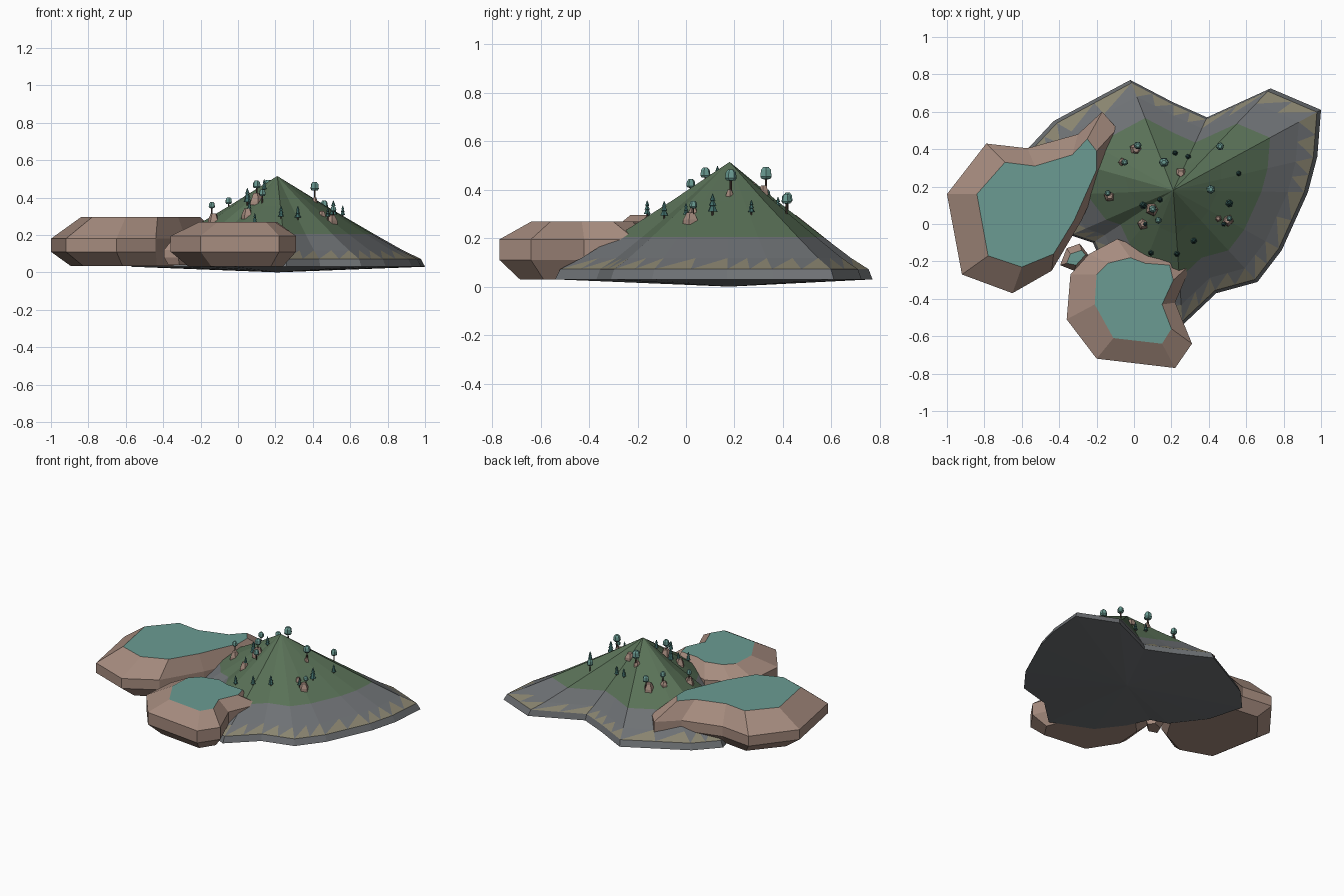
import bpy, bmesh, math, random
from mathutils import Vector
from mathutils.bvhtree import BVHTree

if "Cube" in bpy.data.objects:
    bpy.data.objects.remove(bpy.data.objects["Cube"])

random.seed(4)


def mat(name, r, g, b):
    m = bpy.data.materials.new(name)
    m.diffuse_color = (r, g, b, 1)
    m.use_nodes = True
    m.node_tree.nodes["Principled BSDF"].inputs["Base Color"].default_value = m.diffuse_color
    return m


GRASS = mat("grass", 0.10, 0.165, 0.095)
ROCK = mat("rock", 0.155, 0.165, 0.175)
SAND = mat("sand", 0.25, 0.23, 0.16)
CLIFF = mat("cliff", 0.38, 0.26, 0.21)
TEAL = mat("teal", 0.145, 0.33, 0.29)
PINE = mat("pine", 0.05, 0.15, 0.14)
BARK = mat("bark", 0.08, 0.05, 0.04)


def finish(bm, name, mats):
    bmesh.ops.recalc_face_normals(bm, faces=bm.faces)
    me = bpy.data.meshes.new(name)
    bm.to_mesh(me)
    bm.free()
    for m in mats:
        me.materials.append(m)
    ob = bpy.data.objects.new(name, me)
    bpy.context.collection.objects.link(ob)
    return ob


def ring(bm, pts, z):
    return [bm.verts.new((x, y, z)) for x, y in pts]


def bridge(bm, a, b, idx=0):
    n = len(a)
    for i in range(n):
        j = (i + 1) % n
        bm.faces.new((a[i], a[j], b[j], b[i])).material_index = idx


def lerp(p, q, t):
    return (p[0] + (q[0] - p[0]) * t, p[1] + (q[1] - p[1]) * t)


# Mountain: shrinking copies of the shoreline rise to the peak
PEAK = (0.21, 0.18)
shore = [(1.0, 0.61), (0.73, 0.725), (0.39, 0.57), (0.21, 0.65), (-0.02, 0.77),
         (-0.43, 0.55), (-0.57, 0.40), (-0.5, 0.15), (-0.34, -0.06), (-0.22, -0.1),
         (-0.15, -0.25), (-0.02, -0.42), (0.26, -0.54), (0.44, -0.37),
         (0.66, -0.31), (0.79, -0.14), (0.93, 0.17), (0.98, 0.36)]
rim = []
for p, q in zip(shore, shore[1:] + shore[:1]):
    rim += [p, lerp(p, q, 0.5)]
n = len(rim)
bm = bmesh.new()
levels = [(1, 0.03), (0.972, 0.072), (0.85, 0.118), (0.655, 0.205), (0.33, 0.355)]
rings = [ring(bm, [lerp(PEAK, p, f) for p in rim], z) for f, z in levels]
bridge(bm, rings[0], rings[1])
# sand triangles form a zigzag beach
for i in range(n):
    j = (i + 1) % n
    bm.faces.new((rings[1][i], rings[1][j], rings[2][j])).material_index = 1
    bm.faces.new((rings[1][i], rings[2][j], rings[2][i])).material_index = 0
bridge(bm, rings[2], rings[3], 0)
bridge(bm, rings[3], rings[4], 2)
top = bm.verts.new((*PEAK, 0.515))
low = bm.verts.new((*PEAK, 0.0))
for i in range(n):
    j = (i + 1) % n
    bm.faces.new((rings[4][i], rings[4][j], top)).material_index = 2
    bm.faces.new((rings[0][i], low, rings[0][j])).material_index = 0
ground = BVHTree.FromBMesh(bm)
finish(bm, "mountain", [ROCK, SAND, GRASS])


# Plateaus: bevelled cliff slabs with a teal top
def plateau(name, inner, outer, zs):
    bm = bmesh.new()
    foot = [lerp(p, q, 0.35) for p, q in zip(inner, outer)]
    rs = [ring(bm, p, z) for p, z in zip((foot, outer, outer, inner), zs)]
    for a, b in zip(rs, rs[1:]):
        bridge(bm, a, b)
    bm.faces.new(rs[0][::-1])
    bm.faces.new(rs[-1]).material_index = 1
    finish(bm, name, [CLIFF, TEAL])


plateau("left_plateau",
        [(-0.84, 0.16), (-0.69, 0.33), (-0.53, 0.31), (-0.33, 0.37), (-0.25, 0.455),
         (-0.2, 0.39), (-0.2, 0.29), (-0.32, 0.02), (-0.43, -0.16), (-0.6, -0.23), (-0.78, -0.17)],
        [(-1.0, 0.16), (-0.79, 0.43), (-0.57, 0.405), (-0.3, 0.48), (-0.17, 0.6),
         (-0.09, 0.51), (-0.13, 0.35), (-0.28, 0.02), (-0.44, -0.25), (-0.65, -0.37), (-0.92, -0.27)],
        (0.035, 0.11, 0.18, 0.295))
plateau("front_plateau",
        [(-0.21, -0.43), (-0.2, -0.27), (-0.14, -0.21), (-0.02, -0.18), (0.06, -0.21),
         (0.19, -0.22), (0.21, -0.3), (0.15, -0.43), (0.2, -0.56), (0.15, -0.64), (-0.11, -0.61)],
        [(-0.36, -0.51), (-0.34, -0.27), (-0.24, -0.16), (-0.09, -0.08), (0.02, -0.12),
         (0.2, -0.17), (0.31, -0.21), (0.22, -0.42), (0.31, -0.64), (0.22, -0.77), (-0.2, -0.72)],
        (0.03, 0.11, 0.195, 0.268))
plateau("small_plateau",
        [(-0.36, -0.21), (-0.34, -0.16), (-0.28, -0.14), (-0.26, -0.165), (-0.31, -0.22)],
        [(-0.395, -0.22), (-0.36, -0.13), (-0.29, -0.105), (-0.24, -0.17), (-0.32, -0.25)],
        (0.04, 0.08, 0.12, 0.165))


def height(x, y):
    return ground.ray_cast(Vector((x, y, 2)), Vector((0, 0, -1)))[0].z


# Lathe of few sides: profile rows are (radius, height, material index)
def turned(name, x, y, z, rows, mats, sides=6):
    bm = bmesh.new()
    a0 = random.random() * 6
    prev = None
    for r, h, m in rows:
        cur = ring(bm, [(x + r * math.cos(a0 + k * math.tau / sides),
                         y + r * math.sin(a0 + k * math.tau / sides)) for k in range(sides)], z + h)
        if prev:
            bridge(bm, prev, cur, m)
        else:
            bm.faces.new(cur[::-1])
        prev = cur
    bm.faces.new(prev).material_index = rows[-1][2]
    finish(name=name, bm=bm, mats=mats)


def boulder(x, y, r, h):
    turned("boulder", x, y, height(x, y) - 0.02,
           [(r, 0, 0), (r * 0.95, 0.02, 0), (r * 0.5, h + 0.02, 0)], [CLIFF], 5)


def broad_tree(x, y, s=1.0, lift=0.0):
    rows = [(.006, -.02, 0), (.005, .05, 0), (.020, .052, 1), (.027, .062, 1),
            (.023, .090, 1), (.012, .102, 1)]
    turned("broad_tree", x, y, height(x, y) + lift,
           [(r * s, h * s, m) for r, h, m in rows], [BARK, TEAL])


def conifer(x, y, s=1.0, lift=0.0):
    rows = [(.004, -.02, 0), (.004, .012, 0), (.019, .013, 1), (.009, .034, 1), (.015, .035, 1),
            (.006, .053, 1), (.011, .054, 1), (.001, .08, 1)]
    turned("conifer", x, y, height(x, y) + lift,
           [(r * s, h * s, m) for r, h, m in rows], [BARK, PINE])


# Boulders scattered on the slope
for x, y, r, h in [(0.01, 0.40, .035, .035), (-0.06, 0.33, .025, .02), (0.16, 0.32, .022, .02),
                   (0.25, 0.27, .034, .025), (-0.13, 0.15, .033, .035), (0.10, 0.08, .04, .045),
                   (0.05, 0.0, .033, .035), (0.50, 0.02, .034, .03), (0.45, 0.03, .02, .02),
                   (0.41, 0.18, .016, .02)]:
    boulder(x, y, r, h)
# Round-topped trees
for x, y, s, l in [(0.02, 0.42, .8, .02), (-0.05, 0.33, .7, .01), (0.16, 0.33, 1, .005),
                   (0.41, 0.185, .9, .01), (0.46, 0.415, .8, 0), (-0.14, 0.165, .65, .03),
                   (0.10, 0.08, .8, .03), (0.13, 0.02, .7, 0), (0.51, 0.03, .6, .02)]:
    broad_tree(x, y, s, l)
# Conifers
for x, y, s, l in [(0.22, 0.38, .8, 0), (0.29, 0.36, .8, 0), (0.56, 0.27, .75, 0),
                   (0.51, 0.11, 1.1, 0), (0.32, -0.09, .9, 0), (0.23, -0.16, .85, 0),
                   (0.09, -0.155, .8, 0), (0.14, 0.13, .8, 0), (0.05, 0.10, 1.1, 0),
                   (0.48, 0.0, .7, .01), (0.06, 0.0, .6, .02)]:
    conifer(x, y, s, l)
